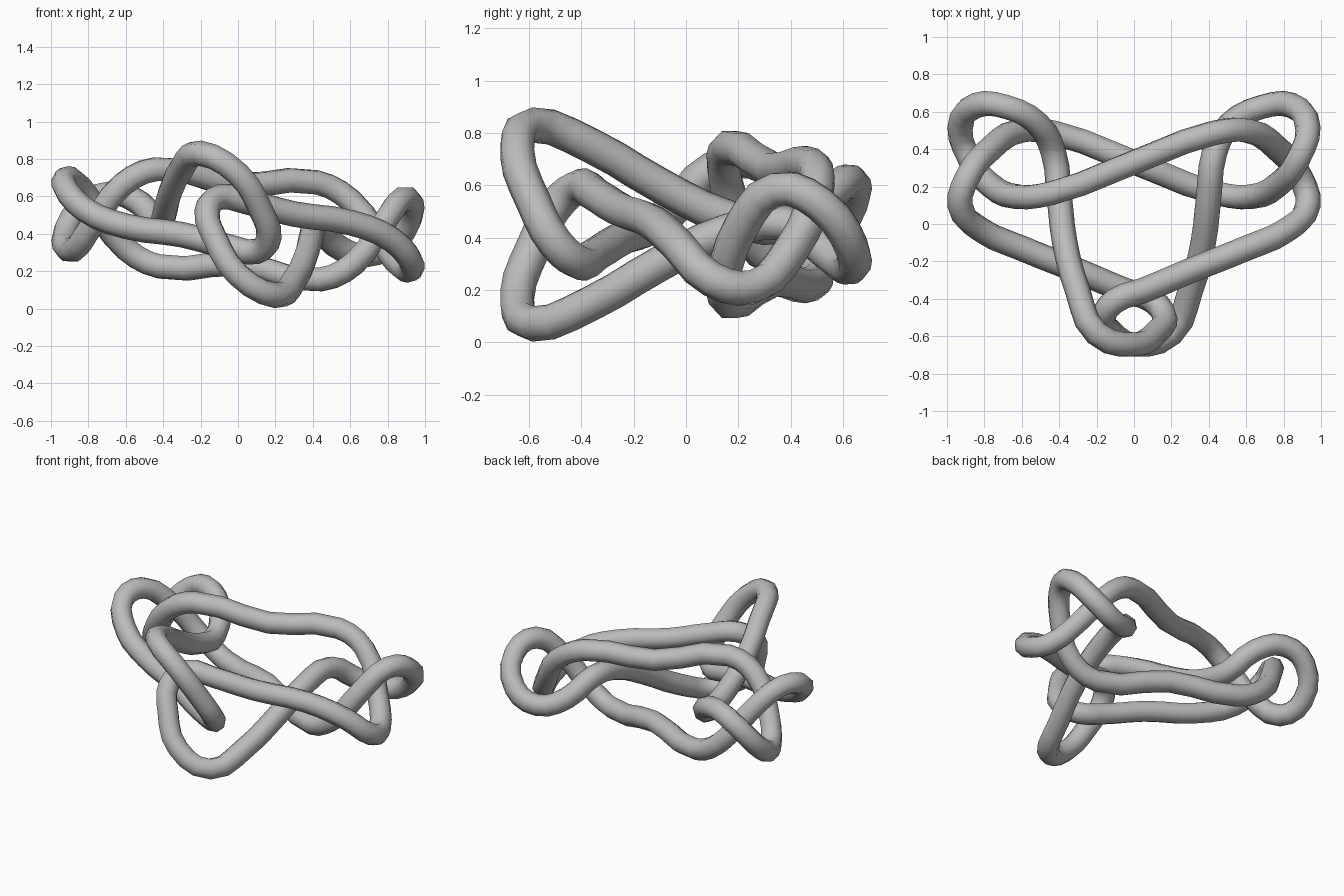
import bpy
from mathutils import Vector

TUBE_RADIUS = 0.068
HEIGHT = 0.9

cube = bpy.data.objects.get("Cube")
if cube:
    bpy.data.objects.remove(cube, do_unlink=True)

# Centreline of one half of the knot
half_path = [
    (-.2, -.585, .83), (0, -.645, .72), (.12, -.58, .53), (.165, -.5, .38),
    (.1, -.41, .305), (-.05, -.355, .33), (-.3, -.25, .395), (-.6, -.13, .44),
    (-.82, -.03, .53), (-.93, .1, .66), (-.89, .25, .69), (-.77, .4, .55),
    (-.6, .5, .32), (-.42, .485, .225), (0, .33, .24), (.44, .165, .155),
    (.62, .145, .24), (.77, .21, .44), (.88, .35, .585), (.93, .51, .53),
    (.84, .635, .36), (.68, .625, .285), (.52, .54, .34), (.43, .38, .455),
    (.4, .15, .42), (.37, -.1, .3), (.3, -.36, .15),
]

# The other half is the same path turned half a circle about the y axis
path = half_path + [(-x, y, HEIGHT - z) for x, y, z in half_path]

# Closed smooth curve with an eight-sided round section
curve = bpy.data.curves.new("knot_path", "CURVE")
curve.dimensions = "3D"
curve.resolution_u = 3
curve.bevel_depth = TUBE_RADIUS
curve.bevel_resolution = 2
curve.twist_mode = "MINIMUM"
spline = curve.splines.new("BEZIER")
spline.bezier_points.add(len(path) - 1)
spline.use_cyclic_u = True
for point, position in zip(spline.bezier_points, path):
    point.co = Vector(position)
    point.handle_left_type = point.handle_right_type = "AUTO"

knot = bpy.data.objects.new("knotted_tube", curve)
bpy.context.collection.objects.link(knot)

# Turn the curve into a smooth-shaded mesh
bpy.ops.object.select_all(action="DESELECT")
knot.select_set(True)
bpy.context.view_layer.objects.active = knot
bpy.ops.object.convert(target="MESH")
knot = bpy.context.object
bpy.ops.object.shade_smooth()

# Plain grey material
grey = bpy.data.materials.new("plain_grey")
grey.use_nodes = True
colour = (0.5, 0.5, 0.5, 1)
grey.diffuse_color = colour
grey.node_tree.nodes["Principled BSDF"].inputs["Base Color"].default_value = colour
knot.data.materials.clear()
knot.data.materials.append(grey)
